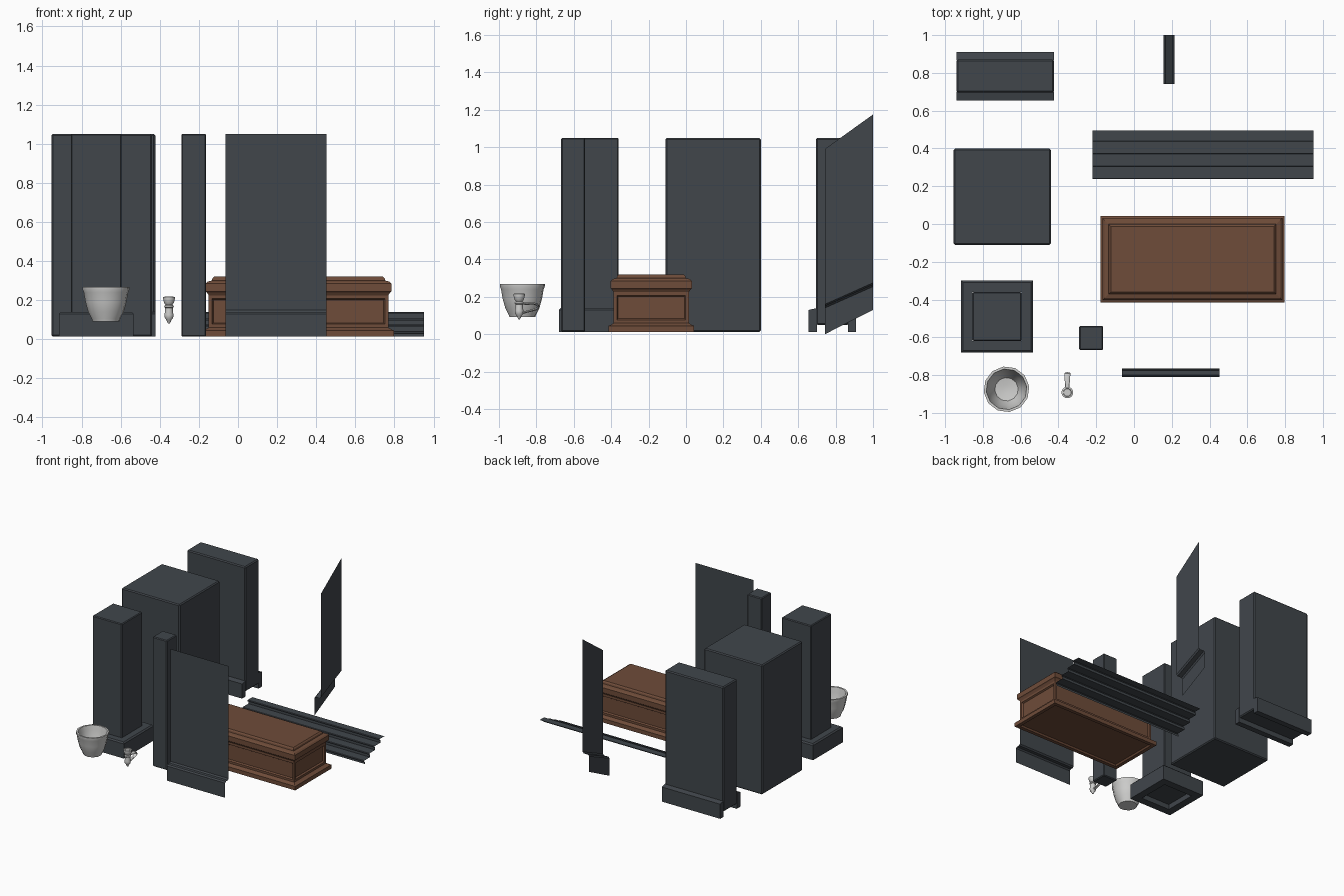
import bpy, bmesh, math
from mathutils import Vector

if "Cube" in bpy.data.objects:
    bpy.data.objects.remove(bpy.data.objects["Cube"])


def material(name, rgb):
    m = bpy.data.materials.new(name)
    m.diffuse_color = (*rgb, 1)
    m.use_nodes = True
    m.node_tree.nodes["Principled BSDF"].inputs["Base Color"].default_value = m.diffuse_color
    return m


SLATE = material("slate", (0.052, 0.061, 0.071))
WOOD = material("brown wood", (0.158, 0.072, 0.041))
STONE = material("pale plaster", (0.62, 0.62, 0.61))


def finish(name, bm, mat, bevel=0, smooth=False, closed=True):
    if closed:
        bmesh.ops.recalc_face_normals(bm, faces=bm.faces)
    me = bpy.data.meshes.new(name)
    bm.to_mesh(me)
    bm.free()
    ob = bpy.data.objects.new(name, me)
    bpy.context.collection.objects.link(ob)
    me.materials.append(mat)
    if bevel:
        b = ob.modifiers.new("bevel", 'BEVEL')
        b.width, b.segments = bevel, 1
    if smooth:
        bpy.context.view_layer.objects.active = ob
        ob.select_set(True)
        bpy.ops.object.shade_smooth_by_angle(angle=math.radians(35))
        ob.select_set(False)
    return ob


def box(name, x, y, z, mat=SLATE, bevel=0.006):
    bm = bmesh.new()
    bmesh.ops.create_cube(bm, size=1)
    for v in bm.verts:
        for i, (a, b) in enumerate((x, y, z)):
            v.co[i] = (a + b) / 2 + v.co[i] * (b - a)
    return finish(name, bm, mat, bevel)


def bridge(bm, rings, wrap=True):
    """Quads between successive rows of points."""
    rows = [[bm.verts.new(p) for p in r] for r in rings]
    n = len(rows[0])
    for a, b in zip(rows, rows[1:]):
        for i in range(n if wrap else n - 1):
            j = (i + 1) % n
            bm.faces.new((a[i], a[j], b[j], b[i]))
    return rows


def square(x, y, z, d=0):
    return [(x[0] + d, y[0] + d, z), (x[1] - d, y[0] + d, z),
            (x[1] - d, y[1] - d, z), (x[0] + d, y[1] - d, z)]


def lathe(name, centre, profile, n, flute=0):
    bm = bmesh.new()
    rings = []
    for r, z in profile:
        ring = []
        for i in range(n):
            a = 2 * math.pi * (i + 0.5) / n
            k = r * (1 - flute * (i % 2))
            ring.append((centre[0] + k * math.cos(a), centre[1] + k * math.sin(a), z))
        rings.append(ring)
    rows = bridge(bm, rings)
    bm.faces.new(rows[0])
    bm.faces.new(rows[-1])
    return finish(name, bm, STONE, smooth=True)


B, S, T = 0.013, 0.14, 1.05   # floor, skirting top and wall top heights

# Wide block and slim post
box("wide_block", (-0.955, -0.44), (-0.11, 0.40), (B, T), bevel=0.008)
box("slim_post", (-0.29, -0.163), (-0.667, -0.54), (B, T), bevel=0.006)

# Wall end with skirting along its front and back
box("wall_end", (-0.94, -0.423), (0.695, 0.87), (0.05, T), bevel=0.008)
for side, y0, y1 in (("front", 0.655, 0.70), ("back", 0.865, 0.91)):
    ob = box("wall_end_skirting_" + side, (-0.94, -0.423), (y0, y1), (B, S), bevel=0)
    for v in ob.data.vertices:      # sloping top edge
        if v.co.z > 0.1 and (v.co.y < 0.67 or v.co.y > 0.9):
            v.co.z -= 0.01

# Square column with an open skirting ring
cx, cy = (-0.915, -0.535), (-0.68, -0.30)
box("square_column", (-0.855, -0.595), (-0.62, -0.36), (0.05, T), bevel=0.006)
bm = bmesh.new()
rows = bridge(bm, [square(cx, cy, z, d) for d, z in
                   ((0.061, B), (0, B), (0, S - 0.01), (0.01, S), (0.061, S))])
for i in range(4):
    j = (i + 1) % 4
    bm.faces.new((rows[0][i], rows[-1][i], rows[-1][j], rows[0][j]))
finish("column_skirting", bm, SLATE)

# Straight wall sheet with skirting fold, open at the back
fold = [(0, T), (0, S + 0.01), (0.01, S), (0.035, S), (0.045, S - 0.01), (0.045, B)]
bm = bmesh.new()
bridge(bm, [[(-0.063, -0.765 - d, z), (0.453, -0.765 - d, z)] for d, z in fold], False)
finish("wall_sheet", bm, SLATE, closed=False)

# Sloping stair wall sheet, skirting towards -x
bm = bmesh.new()
bridge(bm, [[(0.215 - d, 0.742, z), (0.215 - d, 1.0, z + rise)] for d, z, rise in
            ((0, 0.99, 0.185), (0, 0.16, 0.115), (0.01, 0.15, 0.115),
             (0.048, 0.15, 0.115), (0.058, 0.14, 0.115), (0.058, 0.0, 0.13))], False)
finish("stair_wall_sheet", bm, SLATE, closed=False)

# Stair steps with nosings, one folded sheet
prof = [(0.247, B)]
for i in range(4):
    y, z = 0.238 + i * 0.066, 0.042 + i * 0.0327
    prof += [(y + 0.009, z - 0.012), (y, z - 0.011), (y, z - 0.003), (y + 0.003, z)]
    prof.append((y + 0.075 if i < 3 else 0.495, z))
bm = bmesh.new()
bridge(bm, [[(x, y, z) for x in (-0.22, 0.17, 0.56, 0.95)] for y, z in prof], False)
finish("stair_steps", bm, SLATE, closed=False)

# Wooden chest: stepped rectangular loft with sunken panels
hx, hy = (-0.178, 0.797), (-0.415, 0.043)
bm = bmesh.new()
rows = bridge(bm, [square(hx, hy, z, d) for d, z in
                   ((0, B), (0, 0.045), (0.012, 0.05), (0.028, 0.06), (0.028, 0.225),
                    (0.018, 0.24), (0.012, 0.245), (0.012, 0.285), (0.022, 0.295),
                    (0.044, 0.30), (0.047, 0.312), (0.056, 0.32))])
bottom = bm.faces.new(rows[0])
bm.faces.new(rows[-1])
bmesh.ops.recalc_face_normals(bm, faces=bm.faces)
panels = [f for f in bm.faces if abs(f.normal.z) < 0.01
          and abs(f.calc_center_median().z - 0.1425) < 0.01]
for f in panels:
    bmesh.ops.inset_individual(bm, faces=[f], thickness=0.024)
    bmesh.ops.inset_individual(bm, faces=[f], thickness=0.010, depth=-0.012)
bmesh.ops.inset_individual(bm, faces=[bottom], thickness=0.04)
bmesh.ops.inset_individual(bm, faces=[bottom], thickness=0.012, depth=-0.012)
finish("wooden_chest", bm, WOOD)

# Fluted bowl, hollow inside
lathe("fluted_bowl", (-0.675, -0.875),
      [(0.058, 0.092), (0.070, 0.092), (0.074, 0.105), (0.092, 0.14), (0.106, 0.19),
       (0.115, 0.24), (0.121, 0.255), (0.121, 0.268), (0.108, 0.268), (0.100, 0.23),
       (0.088, 0.17), (0.062, 0.115), (0.02, 0.108)], 24, 0.03)

# Wall bracket lamp: turned body
lathe("bracket_body", (-0.353, -0.892),
      [(0.004, 0.08), (0.010, 0.09), (0.013, 0.098), (0.022, 0.108), (0.024, 0.125),
       (0.020, 0.145), (0.020, 0.16), (0.026, 0.165), (0.024, 0.172), (0.018, 0.176),
       (0.026, 0.186), (0.031, 0.205), (0.031, 0.216), (0.022, 0.218), (0.02, 0.21)], 12)

# Wall bracket lamp: looped arm reaching back
bm = bmesh.new()
path = [(-0.885, 0.165), (-0.85, 0.163), (-0.815, 0.165), (-0.795, 0.158), (-0.79, 0.145),
        (-0.80, 0.135), (-0.83, 0.126), (-0.885, 0.112)]
widths = [0.012, 0.012, 0.015, 0.016, 0.016, 0.015, 0.012, 0.012]
rings = []
for i, ((y, z), w) in enumerate(zip(path, widths)):
    a, b = path[max(i - 1, 0)], path[min(i + 1, len(path) - 1)]
    t = Vector((b[0] - a[0], b[1] - a[1])).normalized()
    rings.append([(-0.353 + w * math.cos(k * math.pi / 4),
                   y - t.y * 0.006 * math.sin(k * math.pi / 4),
                   z + t.x * 0.006 * math.sin(k * math.pi / 4)) for k in range(8)])
rows = bridge(bm, rings)
bm.faces.new(rows[0])
bm.faces.new(rows[-1])
finish("bracket_arm", bm, STONE, smooth=True)
